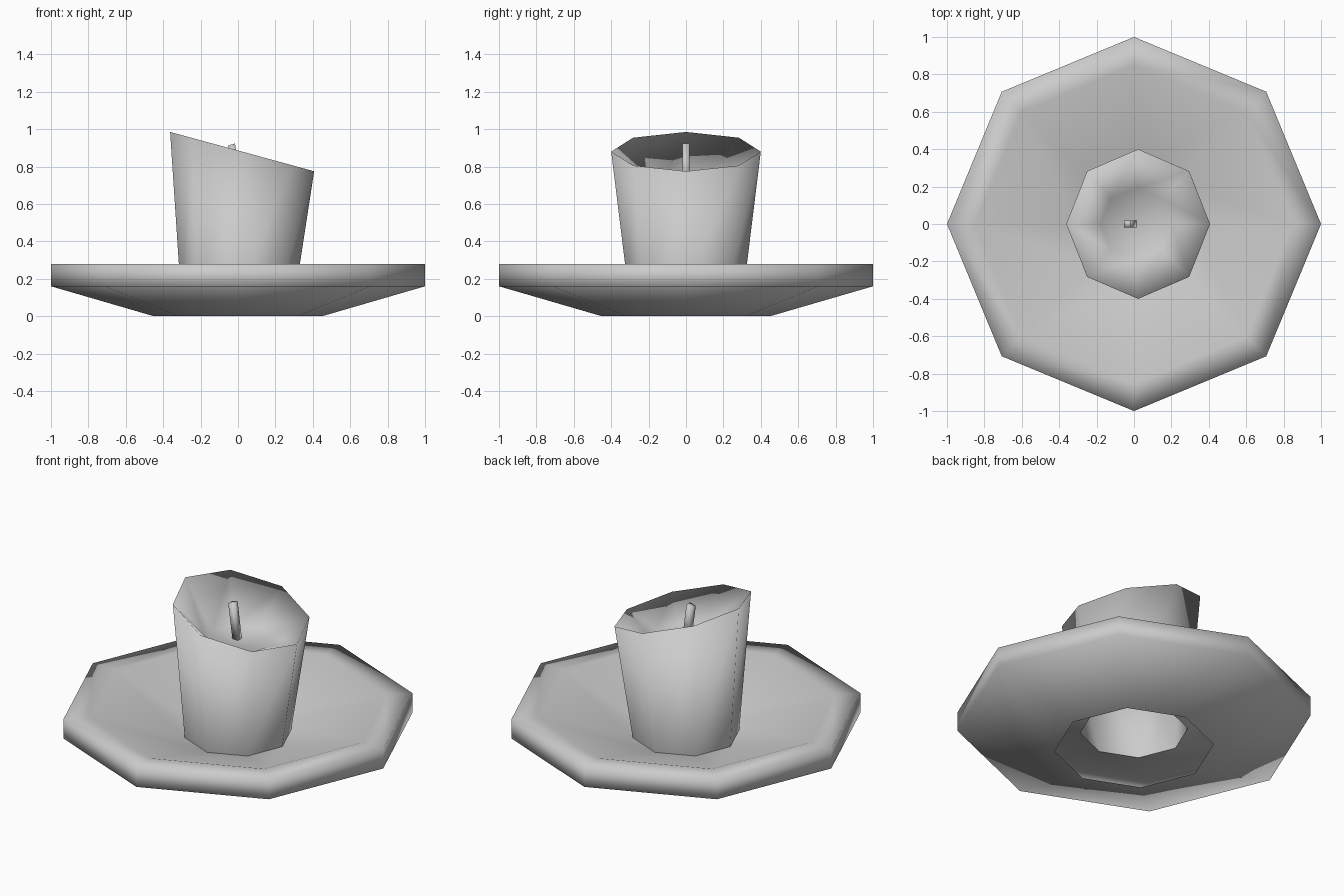
import bpy
import bmesh
from math import cos, sin, tau

if "Cube" in bpy.data.objects:
    bpy.data.objects.remove(bpy.data.objects["Cube"])

SIDES = 8


def make_material(name, rgb):
    mat = bpy.data.materials.new(name)
    mat.use_nodes = True
    mat.diffuse_color = (*rgb, 1)
    mat.node_tree.nodes["Principled BSDF"].inputs["Base Color"].default_value = (*rgb, 1)
    return mat


grey = make_material("plain grey", (0.6, 0.6, 0.6))


def ring(bm, radius, z, sides=SIDES, cx=0.0, ry=None, slope=0.0, turn=0.0):
    """Ring of vertices; slope tilts it along x."""
    ry = radius if ry is None else ry
    verts = []
    for i in range(sides):
        a = tau * (i + turn) / sides
        dx = radius * cos(a)
        verts.append(bm.verts.new((cx + dx, ry * sin(a), z + slope * dx)))
    return verts


def skin(name, bm, rings, closed_ends=()):
    """Bridge successive rings, cap the chosen ones and finish the object."""
    for a, b in zip(rings, rings[1:]):
        n = len(a)
        for i in range(n):
            j = (i + 1) % n
            bm.faces.new((a[i], a[j], b[j], b[i]))
    for r in closed_ends:
        bm.faces.new(rings[r])
    bmesh.ops.recalc_face_normals(bm, faces=bm.faces)
    for f in bm.faces:
        f.smooth = True
    mesh = bpy.data.meshes.new(name)
    bm.to_mesh(mesh)
    bm.free()
    mesh.materials.append(grey)
    obj = bpy.data.objects.new(name, mesh)
    bpy.context.collection.objects.link(obj)
    return obj


# Hollow saucer, open underneath: foot, flared base, rim, sloping dish
bm = bmesh.new()
profile = [(0.45, 0), (1, 0.16), (1, 0.28), (0.85, 0.28), (0.305, 0.11)]
skin("saucer", bm, [ring(bm, r, z) for r, z in profile])

# Candle with a slanted lip and a melted hollow
bm = bmesh.new()
skin("candle", bm, [
    ring(bm, 0.305, 0.11),
    ring(bm, 0.385, 0.88, cx=0.022, ry=0.4, slope=-0.273),
    ring(bm, 0.19, 0.70, cx=0.01),
], closed_ends=[-1])

# Leaning square wick with a slanted tip
bm = bmesh.new()
skin("wick", bm, [
    ring(bm, 0.027, 0.69, sides=4, cx=-0.005, turn=0.5),
    ring(bm, 0.027, 0.918, sides=4, cx=-0.035, slope=0.3, turn=0.5),
], closed_ends=[0, -1])
